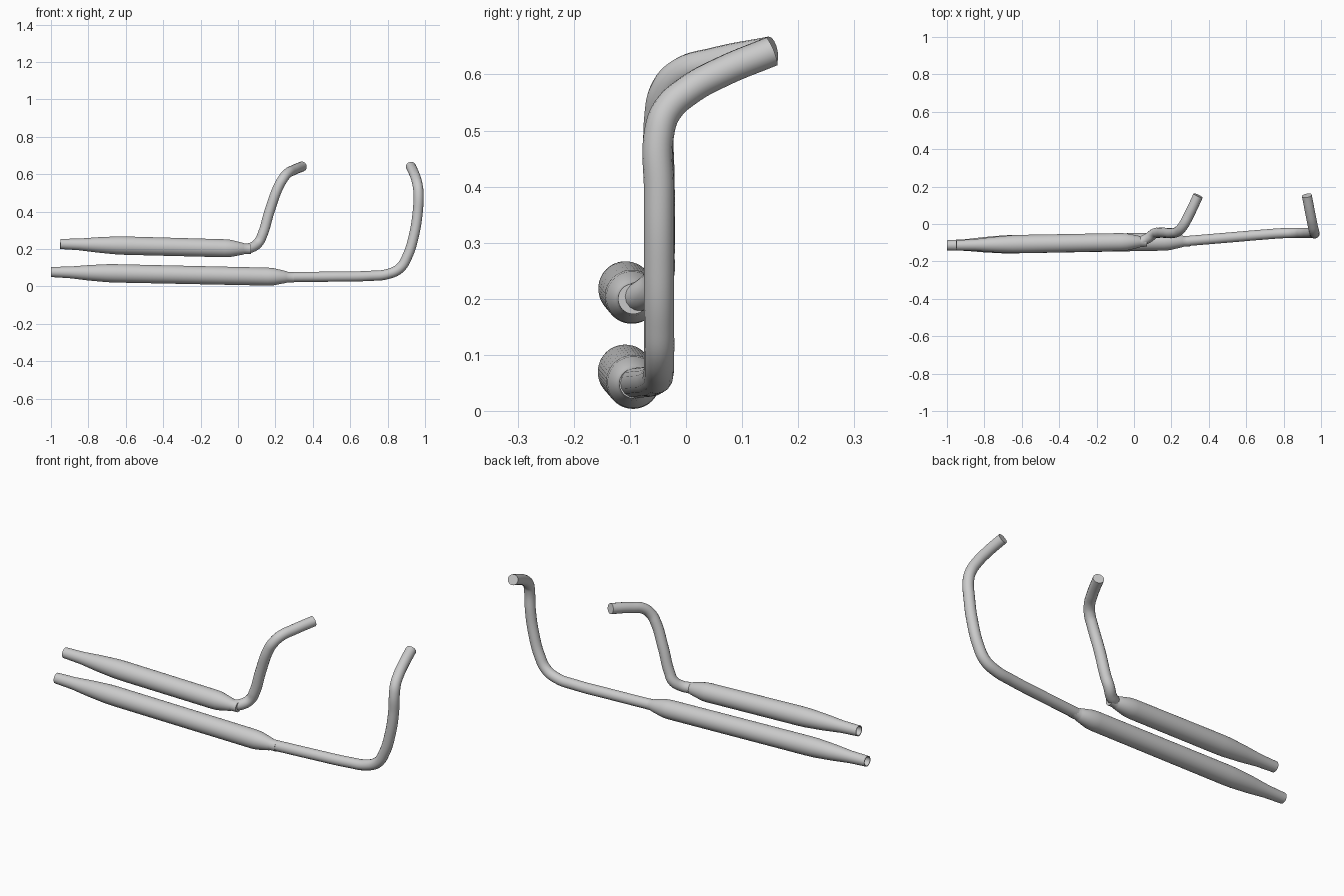
import bpy
import bmesh
import math
from mathutils import Vector

cube = bpy.data.objects.get("Cube")
if cube:
    bpy.data.objects.remove(cube, do_unlink=True)

# Single bare metal colour
metal = bpy.data.materials.new("light grey metal")
metal.use_nodes = True
colour = (0.6, 0.6, 0.6, 1)
metal.diffuse_color = colour
metal.node_tree.nodes["Principled BSDF"].inputs["Base Color"].default_value = colour


def finish(obj):
    """Assign the metal and shade smooth, keeping rims sharp."""
    obj.data.materials.clear()
    obj.data.materials.append(metal)
    bpy.ops.object.select_all(action='DESELECT')
    obj.select_set(True)
    bpy.context.view_layer.objects.active = obj
    bpy.ops.object.shade_smooth_by_angle(angle=math.radians(30))


def muffler(name, start, end, profile, sides=48):
    """Revolve (distance, radius) pairs around the line from start to end."""
    start, end = Vector(start), Vector(end)
    axis = (end - start).normalized()
    turn = axis.to_track_quat('Z', 'Y')
    bm = bmesh.new()
    rings = []
    for dist, radius in profile:
        ring = []
        for i in range(sides):
            a = math.tau * i / sides
            offset = Vector((radius * math.cos(a), radius * math.sin(a), dist))
            ring.append(bm.verts.new(start + turn @ offset))
        rings.append(ring)
    for a, b in zip(rings, rings[1:]):
        for i in range(sides):
            j = (i + 1) % sides
            bm.faces.new((a[i], a[j], b[j], b[i]))
    # Close the far end of the bore and the collar face
    bm.faces.new(rings[0])
    bm.faces.new(rings[-1])
    bmesh.ops.recalc_face_normals(bm, faces=bm.faces)
    mesh = bpy.data.meshes.new(name)
    bm.to_mesh(mesh)
    bm.free()
    obj = bpy.data.objects.new(name, mesh)
    bpy.context.collection.objects.link(obj)
    finish(obj)


def pipe(name, points, radius=0.027):
    """Sweep a round tube smoothly through the points."""
    curve = bpy.data.curves.new(name, 'CURVE')
    curve.dimensions = '3D'
    curve.bevel_depth = radius
    curve.bevel_resolution = 6
    curve.resolution_u = 10
    curve.use_fill_caps = True
    spline = curve.splines.new('BEZIER')
    spline.bezier_points.add(len(points) - 1)
    for bp, p in zip(spline.bezier_points, points):
        bp.co = p
        bp.handle_left_type = bp.handle_right_type = 'AUTO'
    obj = bpy.data.objects.new(name, curve)
    bpy.context.collection.objects.link(obj)
    bpy.ops.object.select_all(action='DESELECT')
    obj.select_set(True)
    bpy.context.view_layer.objects.active = obj
    bpy.ops.object.convert(target='MESH')
    finish(bpy.context.view_layer.objects.active)


def silencer_profile(length, shoulder):
    """Hollow tip, swelling body, then a cone down to the collar."""
    return [(0.25, 0.023), (0, 0.023), (0, 0.027), (0.1, 0.031),
            (0.2, 0.041), (0.3, 0.048), (0.35, 0.049),
            (shoulder - 0.03, 0.048), (shoulder, 0.046),
            (length - 0.04, 0.031), (length - 0.035, 0.028), (length, 0.027)]


# Mufflers
muffler("upper_muffler", (-0.95, -0.114, 0.227), (0.07, -0.094, 0.2),
        silencer_profile(1.02, 0.91))
muffler("lower_muffler", (-1, -0.114, 0.077), (0.3, -0.092, 0.049),
        silencer_profile(1.3, 1.19))

# Header pipes
pipe("upper_header_pipe", [
    (0.035, -0.095, 0.201), (0.075, -0.075, 0.209), (0.11, -0.05, 0.236),
    (0.132, -0.047, 0.28), (0.168, -0.047, 0.4), (0.215, -0.047, 0.53),
    (0.237, -0.038, 0.57), (0.262, -0.01, 0.602), (0.295, 0.05, 0.621),
    (0.343, 0.152, 0.641)])
pipe("lower_header_pipe", [
    (0.26, -0.093, 0.05), (0.5, -0.073, 0.052), (0.7, -0.056, 0.056),
    (0.8, -0.049, 0.066), (0.865, -0.048, 0.097), (0.905, -0.048, 0.16),
    (0.94, -0.048, 0.27), (0.96, -0.048, 0.39), (0.965, -0.047, 0.5),
    (0.961, -0.033, 0.537), (0.953, 0.005, 0.572), (0.941, 0.065, 0.605),
    (0.924, 0.152, 0.641)])
